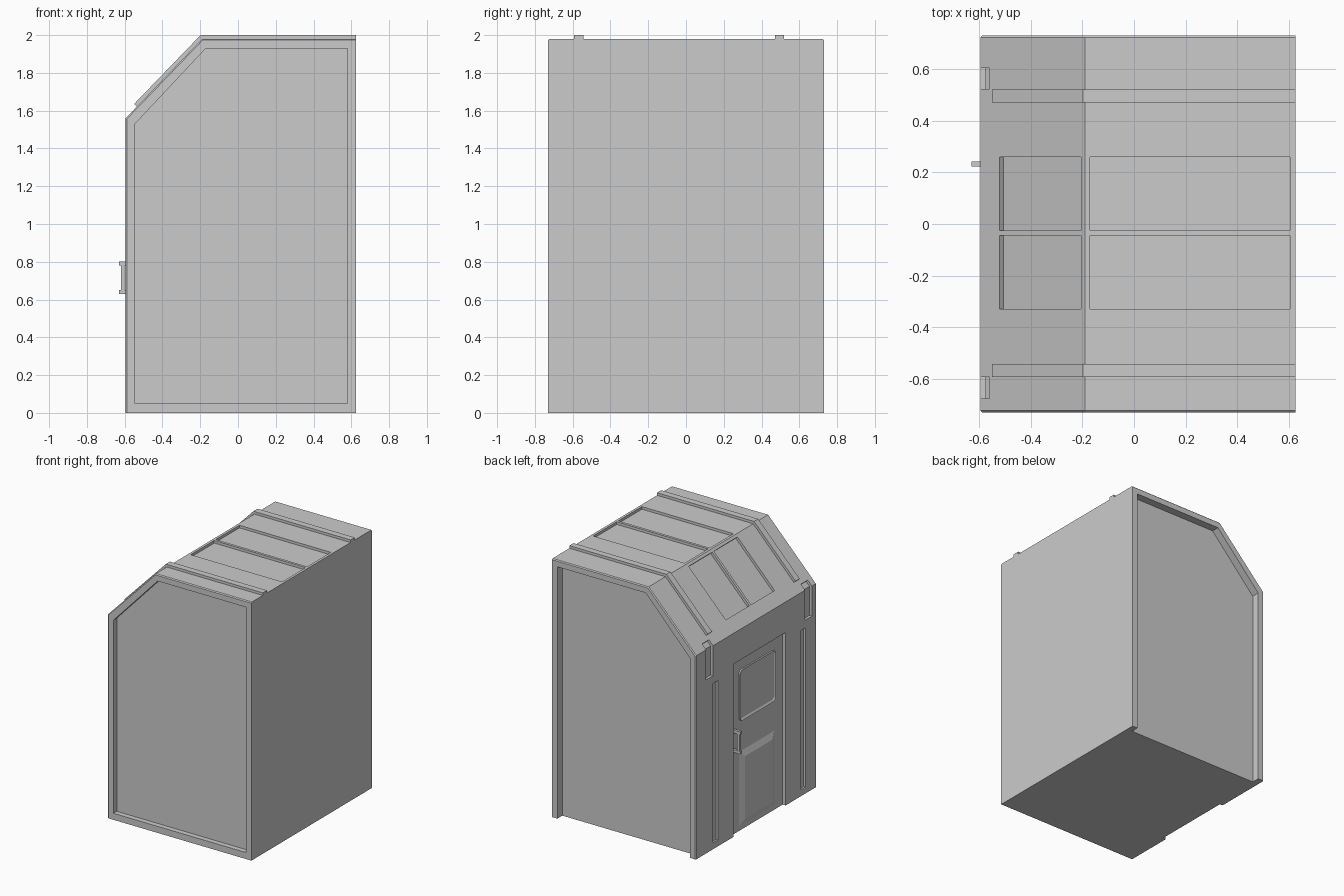
import bpy, bmesh
from mathutils import Vector

if "Cube" in bpy.data.objects:
    bpy.data.objects.remove(bpy.data.objects["Cube"])


def finish(name, bm):
    bmesh.ops.recalc_face_normals(bm, faces=bm.faces[:])
    me = bpy.data.meshes.new(name)
    bm.to_mesh(me)
    bm.free()
    ob = bpy.data.objects.new(name, me)
    bpy.context.collection.objects.link(ob)
    return ob


def prism_bm(pts, y0, y1):
    """Extrude an (x, z) profile along y."""
    bm = bmesh.new()
    face = bm.faces.new([bm.verts.new((x, y0, z)) for x, z in pts])
    new = bmesh.ops.extrude_face_region(bm, geom=[face])["geom"]
    bmesh.ops.translate(bm, vec=(0, y1 - y0, 0),
                        verts=[v for v in new if isinstance(v, bmesh.types.BMVert)])
    bmesh.ops.recalc_face_normals(bm, faces=bm.faces[:])
    return bm


def prism(name, pts, y0, y1):
    return finish(name, prism_bm(pts, y0, y1))


def rect(x0, x1, z0, z1):
    return [(x0, z0), (x1, z0), (x1, z1), (x0, z1)]


def box(name, x0, x1, y0, y1, z0, z1):
    return prism(name, rect(x0, x1, z0, z1), y0, y1)


def cut(target, cutter):
    """Subtract the cutter and discard it."""
    mod = target.modifiers.new("cut", "BOOLEAN")
    mod.operation = "DIFFERENCE"
    mod.solver = "EXACT"
    mod.object = cutter
    bpy.context.view_layer.objects.active = target
    bpy.ops.object.modifier_apply(modifier=mod.name)
    bpy.data.objects.remove(cutter)


WALL, BACK, TOP, EAVE, RIDGE = -0.595, 0.625, 1.98, 1.56, -0.19
U = Vector((RIDGE - WALL, TOP - EAVE)).normalized()   # up the slope
N = Vector((-U.y, U.x))                               # out of the slope


def on_slope(x, out=0.0):
    z = EAVE + (x - WALL) * U.y / U.x
    return (x + N.x * out, z + N.y * out)


# Cabin shell with lightly chamfered roof ends
bm = prism_bm([(WALL, 0), (BACK, 0), (BACK, TOP), (RIDGE, TOP), (WALL, EAVE)], -0.73, 0.73)
ends = [e for e in bm.edges
        if abs(e.verts[0].co.y - e.verts[1].co.y) < 1e-4
        and max(v.co.z for v in e.verts) > 1.5
        and not all(v.co.x > 0.6 for v in e.verts)]
bmesh.ops.bevel(bm, geom=ends, offset=0.007, segments=1, affect="EDGES")
shell = finish("cabin_shell", bm)

# Recessed front panel, and back panel open at the bottom
panel_top = [(0.58, 1.93), (-0.17, 1.93), (-0.545, 1.53)]
cut(shell, prism("cutter", [(-0.545, 0.05), (0.58, 0.05)] + panel_top, -0.9, -0.69))
cut(shell, prism("cutter", [(-0.545, -0.1), (0.58, -0.1)] + panel_top, 0.67, 0.9))

# Door opening
DOOR = -0.57
cut(shell, box("cutter", -0.8, DOOR, -0.357, 0.275, -0.1, 1.325))

# Four roof recesses, two on the slope and two on the flat
for y0, y1 in ((-0.33, -0.045), (-0.025, 0.26)):
    cut(shell, box("cutter", -0.17, 0.605, y0, y1, TOP - 0.02, 2.2))
    cut(shell, prism("cutter", [on_slope(-0.52, -0.02), on_slope(-0.205, -0.02),
                                on_slope(-0.205, 0.1), on_slope(-0.52, 0.1)], y0, y1))

# Wall grooves, and notches that wrap over the eave
for y0, y1 in ((-0.595, -0.54), (0.465, 0.52)):
    cut(shell, box("cutter", -0.8, WALL + 0.015, y0, y1, 0.05, 1.27))
notch = [(-0.75, 1.33), (-0.575, 1.33), (-0.575, 1.553),
         on_slope(-0.56, -0.02), on_slope(-0.56, 0.12)]
for y0, y1 in ((-0.675, -0.592), (0.522, 0.605)):
    cut(shell, prism("cutter", notch, y0, y1))

# Roof ribs following the slope
for side, y in (("front", -0.567), ("rear", 0.495)):
    prism("roof_rib_" + side,
          [on_slope(-0.535), (RIDGE, TOP), (BACK, TOP), (BACK, 2.0),
           (-0.198, 2.0), on_slope(-0.535, 0.02)], y - 0.025, y + 0.025)

# Door window with rounded raised rim
bm = prism_bm(rect(DOOR - 0.012, DOOR + 0.01, 0.84, 1.23), -0.26, 0.175)
corners = [e for e in bm.edges if abs(e.verts[0].co.x - e.verts[1].co.x) > 0.01]
bmesh.ops.bevel(bm, geom=corners, offset=0.03, segments=3, profile=0.5, affect="EDGES")
bm.normal_update()
outer = [f for f in bm.faces if f.normal.x < -0.9]
bmesh.ops.inset_region(bm, faces=outer, thickness=0.015)
bmesh.ops.translate(bm, vec=(0.009, 0, 0), verts=list(outer[0].verts))
finish("door_window", bm)

# Lower door panel with sloped edges
bm = prism_bm(rect(DOOR - 0.018, DOOR + 0.01, 0.03, 0.61), -0.26, 0.175)
for v in bm.verts:
    if v.co.x < DOOR:
        v.co.y += 0.05 if v.co.y < 0 else -0.05
        v.co.z += 0.05 if v.co.z < 0.3 else -0.05
    else:
        v.co.x = DOOR + 0.002
finish("door_lower_panel", bm)

# Door handle: two brackets and a grip
for part, z in (("lower", 0.64), ("upper", 0.79)):
    box("handle_bracket_" + part, -0.63, DOOR + 0.005, 0.222, 0.242, z - 0.011, z + 0.011)
box("handle_grip", -0.62, -0.602, 0.224, 0.24, 0.645, 0.785)
